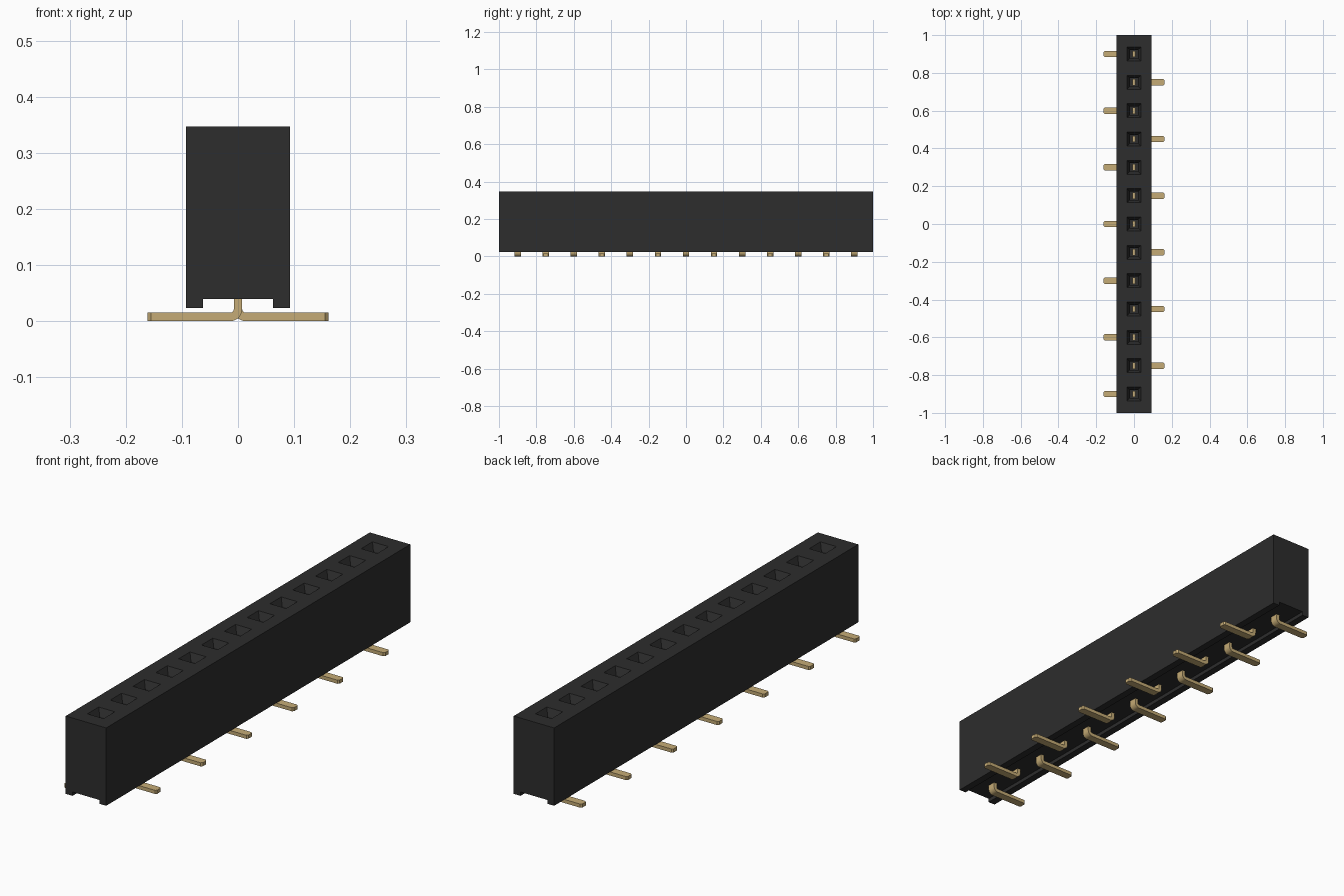
import bpy, bmesh, math

cube = bpy.data.objects.get("Cube")
if cube:
    bpy.data.objects.remove(cube, do_unlink=True)


def material(name, rgb):
    m = bpy.data.materials.new(name)
    m.use_nodes = True
    m.diffuse_color = (*rgb, 1)
    bsdf = m.node_tree.nodes["Principled BSDF"]
    bsdf.inputs["Base Color"].default_value = (*rgb, 1)
    bsdf.inputs["Roughness"].default_value = 0.6
    return m


BLACK = material("black plastic", (0.026, 0.026, 0.026))
GOLD = material("gold metal", (0.56, 0.41, 0.18))


def finish(name, bm, mat):
    bmesh.ops.recalc_face_normals(bm, faces=bm.faces)
    mesh = bpy.data.meshes.new(name)
    bm.to_mesh(mesh)
    bm.free()
    mesh.materials.append(mat)
    ob = bpy.data.objects.new(name, mesh)
    bpy.context.collection.objects.link(ob)
    return ob


COUNT, PITCH = 13, 0.15
HALF, TOP, FOOT, ROOF, CHAN = 0.093, 0.347, 0.023, 0.039, 0.062
HOLE_FLOOR = 0.1
centres = [(i - (COUNT - 1) / 2) * PITCH for i in range(COUNT)]

# Housing: cross-section with an underside channel, swept along y in cells
profile = [(-HALF, TOP), (HALF, TOP), (HALF, FOOT), (CHAN, FOOT),
           (CHAN, ROOF), (-CHAN, ROOF), (-CHAN, FOOT), (-HALF, FOOT)]
slices = [-1] + [c - PITCH / 2 for c in centres] + [centres[-1] + PITCH / 2, 1]
bm = bmesh.new()
rings = [[bm.verts.new((x, y, z)) for x, z in profile] for y in slices]
bm.faces.new(rings[0])
bm.faces.new(rings[-1])


def bridge(a, b):
    for k in range(len(a)):
        n = (k + 1) % len(a)
        bm.faces.new((a[k], a[n], b[n], b[k]))


for s, (a, b) in enumerate(zip(rings, rings[1:])):
    for k in range(len(profile)):
        n = (k + 1) % len(profile)
        if k == 0 and 1 <= s <= COUNT:
            # Socket: funnel mouth, straight shaft and floor
            loop = [a[0], a[1], b[1], b[0]]
            for h, z in ((0.037, TOP), (0.022, TOP - 0.03), (0.022, HOLE_FLOOR)):
                y = centres[s - 1]
                inner = [bm.verts.new((sx * h, y + sy * h, z))
                         for sx, sy in ((-1, -1), (1, -1), (1, 1), (-1, 1))]
                bridge(loop, inner)
                loop = inner
            bm.faces.new(loop)
        else:
            bm.faces.new((a[k], a[n], b[n], b[k]))
finish("housing", bm, BLACK)

# Pins: bent strips, feet alternating left and right
THICK, WIDTH, REACH, PIN_TOP = 0.015, 0.034, 0.161, 0.22
R_IN = 0.006
R_OUT = R_IN + THICK
cx = R_OUT - THICK / 2


def arc(r):
    return [(cx - r * math.cos(t), R_OUT - r * math.sin(t))
            for t in (math.pi / 2 * i / 6 for i in range(7))]


outline = ([(-THICK / 2, PIN_TOP)] + arc(R_OUT) + [(REACH, 0), (REACH, THICK)]
           + arc(R_IN)[::-1] + [(THICK / 2, PIN_TOP)])

for i, yc in enumerate(centres):
    d = -1 if i % 2 == 0 else 1
    bm = bmesh.new()
    sides = [[bm.verts.new((d * x, yc + s * WIDTH / 2, z)) for x, z in outline]
             for s in (-1, 1)]
    bm.faces.new(sides[0])
    bm.faces.new(sides[1])
    bridge(*sides)
    # Chamfer the corners of the foot tip
    tips = [e for e in bm.edges
            if all(abs(v.co.x) > REACH - 1e-4 for v in e.verts)
            and abs(e.verts[0].co.z - e.verts[1].co.z) > 1e-4]
    bmesh.ops.bevel(bm, geom=tips, offset=0.006, segments=1, affect='EDGES')
    pin = finish(f"pin_{i + 1}", bm, GOLD)
    bpy.ops.object.select_all(action='DESELECT')
    pin.select_set(True)
    bpy.context.view_layer.objects.active = pin
    bpy.ops.object.shade_smooth_by_angle(angle=math.radians(30))
